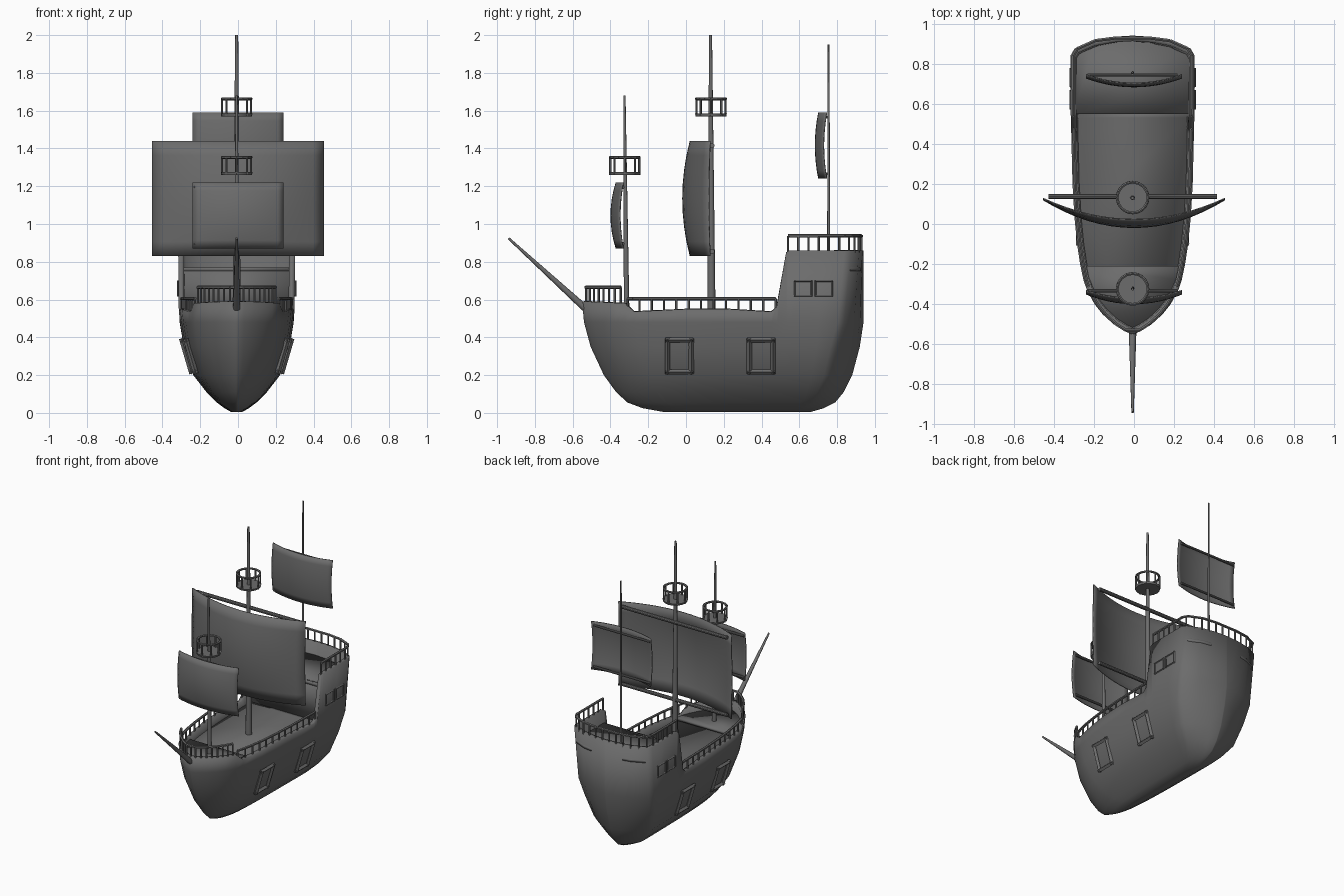
import bpy, bmesh, math
from mathutils import Vector

if "Cube" in bpy.data.objects:
    bpy.data.objects.remove(bpy.data.objects["Cube"])

CX = -0.007   # centreline of hull and masts

# Hull lines: (z, bow y, stern y, half width), plan at the rim (y, half width), sheer (y, z)
LEVELS = [(0.005, -.12, .66, .03), (.025, -.23, .73, .065), (.055, -.31, .79, .105),
          (.11, -.37, .835, .16), (.2, -.435, .88, .23), (.35, -.505, .92, .28),
          (.48, -.54, .94, .302), (.59, -.55, .94, .31), (.87, -.55, .94, .31)]
PLAN = [(-.55, .004), (-.535, .04), (-.5, .095), (-.45, .15), (-.4, .19), (-.33, .228), (-.28, .245),
        (-.2, .262), (-.1, .277), (.03, .29), (.2, .3), (.45, .306), (.48, .307), (.53, .308),
        (.55, .309), (.7, .31), (.84, .31), (.875, .29), (.915, .2), (.934, .1), (.94, .004)]
SHEER = [(-.55, .59), (-.33, .58), (-.28, .535), (.03, .55), (.2, .55), (.45, .535),
         (.48, .56), (.53, .85), (.55, .86), (.94, .86)]
CORNER = [(.7, 0), (.84, .06), (.875, .06), (.915, .04), (.934, .018), (.94, 0)]  # stern corner cut, low down

dark = bpy.data.materials.new("dark_grey")
dark.diffuse_color = (.15, .15, .15, 1)
dark.use_nodes = True
dark.node_tree.nodes["Principled BSDF"].inputs["Base Color"].default_value = dark.diffuse_color


def lerp_table(x, table, col=1):
    if x <= table[0][0]:
        return table[0][col]
    for a, b in zip(table, table[1:]):
        if x <= b[0]:
            return a[col] + (b[col] - a[col]) * (x - a[0]) / (b[0] - a[0])
    return table[-1][col]


def hull_half(y, z):
    """Half width of the hull at a given y and height."""
    bow, stern, hw = (lerp_table(z, LEVELS, c) for c in (1, 2, 3))
    u = (y - bow) / (stern - bow)
    return lerp_table(-.55 + 1.49 * u, PLAN) * hw / .31


def finish(name, bm, thickness=0):
    me = bpy.data.meshes.new(name)
    bm.to_mesh(me)
    bm.free()
    me.materials.append(dark)
    ob = bpy.data.objects.new(name, me)
    bpy.context.collection.objects.link(ob)
    bpy.ops.object.select_all(action='DESELECT')
    ob.select_set(True)
    bpy.context.view_layer.objects.active = ob
    bpy.ops.object.shade_smooth_by_angle(angle=math.radians(32))
    if thickness:
        m = ob.modifiers.new("thickness", 'SOLIDIFY')
        m.thickness, m.offset = thickness, -1
    return ob


def bar(bm, p, q, r1, r2=None, seg=6):
    """Tapered round bar from p to q."""
    p, q = Vector(p), Vector(q)
    d = q - p
    new = bmesh.ops.create_cone(bm, cap_ends=True, segments=seg, radius1=r1,
                                radius2=r1 if r2 is None else r2, depth=d.length)['verts']
    rot = d.to_track_quat('Z', 'Y')
    for v in new:
        v.co = rot @ v.co + (p + q) / 2


def resample(pts, step):
    """Evenly spaced points along a polyline."""
    lens = [(b - a).length for a, b in zip(pts, pts[1:])]
    total = sum(lens)
    n = max(1, round(total / step))
    out = []
    for i in range(n + 1):
        s = min(total * i / n, total - 1e-6)
        k = 0
        while s > lens[k]:
            s -= lens[k]
            k += 1
        out.append(pts[k].lerp(pts[k + 1], s / lens[k]))
    return out


# Hull shell
bm = bmesh.new()
ring = PLAN + [(y, -w) for y, w in reversed(PLAN)]
rows = []
for z, bow, stern, hw in LEVELS[:7] + [(None, -.55, .94, .31)]:
    row = []
    for y, w in ring:
        zz = lerp_table(y, SHEER) if z is None else z
        cut = lerp_table(y, CORNER) * min(max((.7 - zz) / .35, 0), 1)
        row.append(bm.verts.new((CX + w * hw / .31, bow + (stern - bow) * (y + .55) / 1.49 - cut, zz)))
    rows.append(row)
n = len(ring)
for lo, hi in zip(rows, rows[1:]):
    for j in range(n):
        k = (j + 1) % n
        bm.faces.new((lo[j], lo[k], hi[k], hi[j]))
bm.faces.new(rows[0][::-1])
finish("hull", bm, .028)


# Decks
def deck(name, z, y0, y1):
    ys = [y0] + [y for y, w in PLAN if y0 < y < y1] + [y1]
    b = bmesh.new()
    side = [(max(hull_half(y, z) - .015, .002), y) for y in ys]
    b.faces.new([b.verts.new((CX + x, y, z)) for x, y in side] +
                [b.verts.new((CX - x, y, z)) for x, y in reversed(side)])
    finish(name, b, .02)


deck("main_deck", .5, -.5, .56)
deck("fore_deck", .53, -.53, -.21)
deck("quarter_deck", .77, .55, .925)

# Bulkhead below the quarter deck
bm = bmesh.new()
bm.faces.new([bm.verts.new(c) for c in ((CX - .285, .55, .49), (CX + .285, .55, .49),
                                        (CX + .29, .55, .77), (CX - .29, .55, .77))])
finish("bulkhead", bm, .02)


# Railings
def railing(name, path, top, step):
    b = bmesh.new()
    for p, q in zip(path, path[1:]):
        bar(b, (p.x, p.y, top), (q.x, q.y, top), .009)
    for p in resample(path, step):
        bar(b, (p.x, p.y, lerp_table(p.y, SHEER) - .01), (p.x, p.y, top), .006)
    finish(name, b)


def rim(y0, y1, s=1):
    ys = [y0] + [y for y, w in PLAN if y0 < y < y1] + [y1]
    return [Vector((CX + s * max(lerp_table(y, PLAN) - .014, 0), min(max(y, -.538), .928), 0)) for y in ys]


railing("bow_railing", rim(-.53, -.345)[::-1] + rim(-.53, -.345, -1), .665, .037)
railing("stern_railing", rim(.54, .934) + rim(.54, .934, -1)[::-1], .937, .055)
for s, side in ((1, "right"), (-1, "left")):
    railing("waist_railing_" + side, rim(-.31, .475, s), .605, .066)


# Gun ports and cabin windows
def frame(name, s, y0, y1, z0, z1, r, out):
    b = bmesh.new()
    c = [Vector((CX + s * (hull_half((y0 + y1) / 2, z) + out), y, z))
         for y, z in ((y0, z0), (y1, z0), (y1, z1), (y0, z1))]
    for i in range(4):
        d = (c[(i + 1) % 4] - c[i]).normalized() * r * .7
        bar(b, c[i] - d, c[(i + 1) % 4] + d, r, seg=4)
    finish(name, b)


for s, side in ((1, "right"), (-1, "left")):
    for i, y in enumerate((-.035, .398)):
        frame(f"gun_port_{side}_{i}", s, y - .063, y + .063, .217, .385, .014, .008)
    for i, y in enumerate((.62, .73)):
        frame(f"window_{side}_{i}", s, y - .044, y + .044, .62, .697, .005, .001)

# Masts and bowsprit
for name, p, q, r1, r2 in (("fore_mast", (CX, -.314, .5), (CX, -.326, 1.68), .015, .006),
                           ("main_mast", (CX, .135, .48), (CX, .13, 2), .022, .008),
                           ("mizzen_mast", (CX, .755, .75), (CX, .755, 1.95), .008, .005),
                           ("bowsprit", (CX, -.535, .555), (CX, -.94, .925), .019, .006)):
    bm = bmesh.new()
    bar(bm, p, q, r1, r2, 12)
    finish(name, bm)

# Crow's nests
for name, y, z in (("fore_nest", -.324, 1.26), ("main_nest", .132, 1.57)):
    bm = bmesh.new()
    bar(bm, (CX, y, z), (CX, y, z + .014), .08, .084, 20)
    circle = [Vector((CX + .077 * math.cos(i * math.pi / 8), y + .077 * math.sin(i * math.pi / 8), z))
              for i in range(16)]
    up = Vector((0, 0, .093))
    for i, p in enumerate(circle):
        bar(bm, p + up, circle[(i + 1) % 16] + up, .008)
        if i % 2 == 0:
            bar(bm, p, p + up, .006)
    finish(name, bm)


# Billowing sails with a yard at top and bottom; edge = share of the belly kept at the side edges
def sail(name, half, z0, z1, y, depth, belly, edge, yard_y, yard_half, r):
    b = bmesh.new()
    nu, nv = 16, 8
    g = []
    for j in range(nv + 1):
        v = 2 * j / nv - 1
        g.append([])
        for i in range(nu + 1):
            u = 2 * i / nu - 1
            bulge = belly * (1 - v * v) * (edge + (1 - edge) * (1 - u * u))
            g[-1].append(b.verts.new((u * half, y - depth * (1 - u * u) - bulge, z0 + (z1 - z0) * j / nv)))
    for j in range(nv):
        for i in range(nu):
            b.faces.new((g[j][i], g[j][i + 1], g[j + 1][i + 1], g[j + 1][i]))
    finish(name, b, .006)
    b = bmesh.new()
    for z in (z0 + .025, z1 - .025):
        bar(b, (CX - yard_half, yard_y, z), (CX + yard_half, yard_y, z), r, seg=10)
    finish(name + "_yards", b)


sail("main_sail", .455, .83, 1.44, .125, .105, .04, .15, .138, .42, .013)
sail("fore_sail", .24, .87, 1.22, -.335, .037, .028, .6, -.334, .225, .009)
sail("mizzen_sail", .24, 1.24, 1.59, .742, .042, .018, .9, .744, .225, .008)
